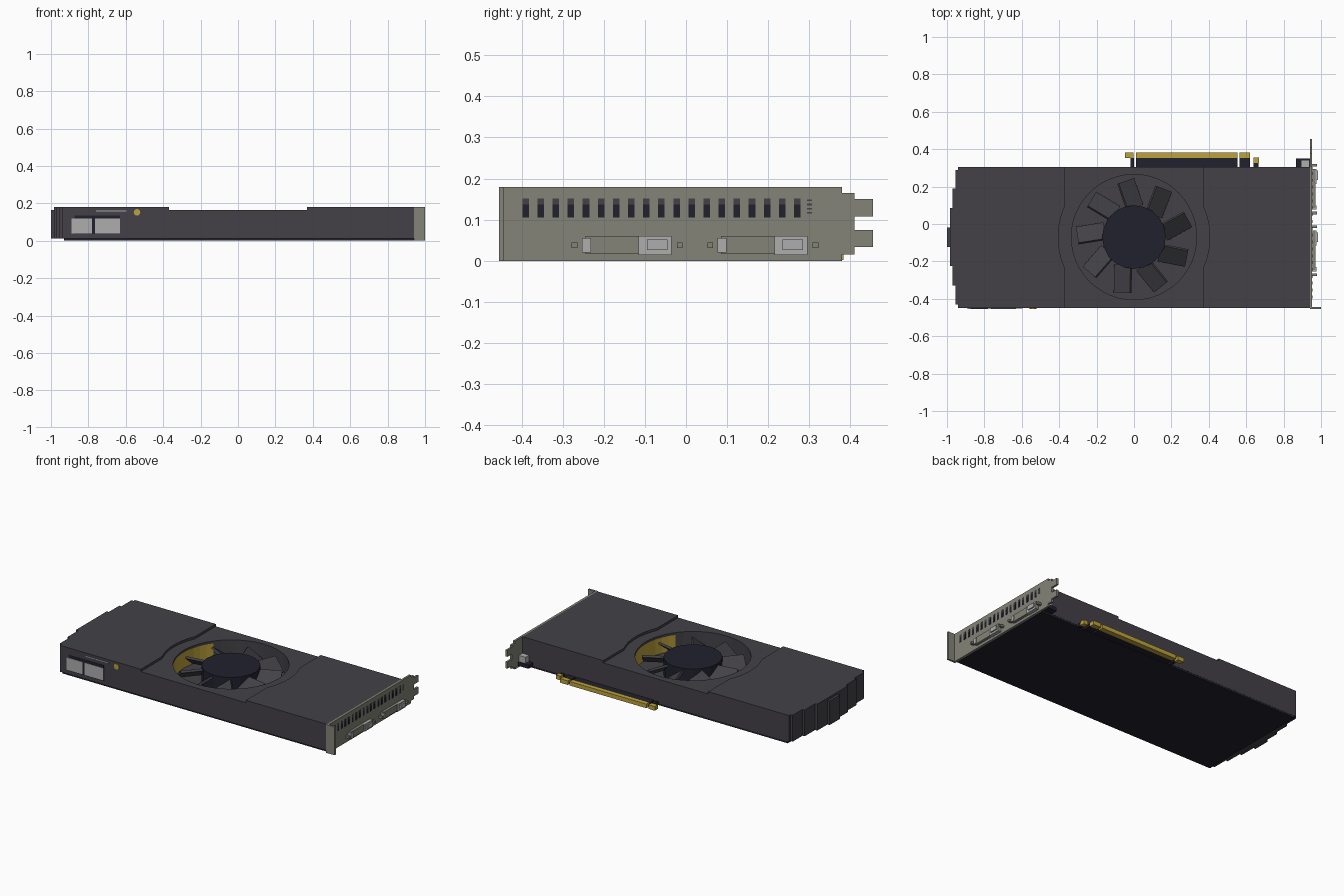
import bpy, bmesh
from math import cos, sin, acos, pi, radians
from mathutils import Matrix, Vector

old = bpy.data.objects.get("Cube")
if old:
    bpy.data.objects.remove(old, do_unlink=True)


def material(name, r, g, b):
    m = bpy.data.materials.new(name)
    m.use_nodes = True
    m.diffuse_color = (r, g, b, 1)
    m.node_tree.nodes["Principled BSDF"].inputs["Base Color"].default_value = (r, g, b, 1)
    return m


GRAY = material("charcoal", 0.056, 0.053, 0.062)
NAVY = material("dark navy", 0.015, 0.015, 0.027)
GOLD = material("gold", 0.50, 0.36, 0.045)
STEEL = material("bracket steel", 0.23, 0.23, 0.19)
LIGHT = material("light gray", 0.42, 0.42, 0.43)

FAN_Y, HOLE_R = -0.07, 0.335


def finish(name, bm, mat):
    bmesh.ops.recalc_face_normals(bm, faces=bm.faces)
    me = bpy.data.meshes.new(name)
    bm.to_mesh(me)
    bm.free()
    me.materials.append(mat)
    ob = bpy.data.objects.new(name, me)
    bpy.context.scene.collection.objects.link(ob)
    return ob


def add_box(bm, x, y, z):
    lo, hi = Vector((x[0], y[0], z[0])), Vector((x[1], y[1], z[1]))
    mat = Matrix.Translation((lo + hi) / 2) @ Matrix.Diagonal((*(hi - lo), 1))
    bmesh.ops.create_cube(bm, size=1, matrix=mat)


def box(name, mat, *ranges):
    """One object made of one or more boxes given as (x, y, z) ranges."""
    bm = bmesh.new()
    for r in ranges:
        add_box(bm, *r)
    return finish(name, bm, mat)


def prism(name, mat, outline, z0, z1):
    bm = bmesh.new()
    face = bm.faces.new([bm.verts.new((x, y, z0)) for x, y in outline])
    ext = bmesh.ops.extrude_face_region(bm, geom=[face])
    top = [v for v in ext["geom"] if isinstance(v, bmesh.types.BMVert)]
    bmesh.ops.translate(bm, verts=top, vec=(0, 0, z1 - z0))
    return finish(name, bm, mat)


def circle(r, n):
    return [(r * cos(2 * pi * i / n), FAN_Y + r * sin(2 * pi * i / n)) for i in range(n)]


def cut_hole(ob, z0, z1):
    cutter = prism("hole_cutter", GRAY, circle(HOLE_R, 48), z0, z1)
    cutter.hide_render = True
    mod = ob.modifiers.new("hole", "BOOLEAN")
    mod.object, mod.operation, mod.solver = cutter, "DIFFERENCE", "EXACT"
    bpy.context.view_layer.objects.active = ob
    bpy.ops.object.modifier_apply(modifier=mod.name)
    bpy.data.objects.remove(cutter, do_unlink=True)


# Circuit board and shroud with the fan well
X, Y = (-0.94, 0.94), (-0.45, 0.305)
box("circuit_board", NAVY, ((-0.93, 0.94), (-0.44, 0.304), (0, 0.012)))
shroud = box("shroud_body", GRAY, (X, Y, (0.012, 0.15)))
cut_hole(shroud, 0.05, 0.2)
cover = box("shroud_cover", GRAY, (X, Y, (0.15, 0.165)))
cut_hole(cover, 0.1, 0.2)

# Gold cooling fins show on the left and right walls of the well
shroud.data.materials.append(GOLD)
for p in shroud.data.polygons:
    c = p.center
    inside = Vector((c.x, c.y - FAN_Y)).length < HOLE_R + 0.005
    if inside and abs(p.normal.z) < 0.1 and abs(p.normal.x) > 0.77:
        p.material_index = 1

# Raised ends of the shroud, curved around the fan
half = acos(0.37 / 0.405)
arc = [half * (1 - i / 6) for i in range(13)]
for side, name in ((1, "left"), (-1, "right")):
    pts = [(0.94, Y[0]), (0.94, Y[1]), (0.37, Y[1])]
    pts += [(0.405 * cos(a), FAN_Y + 0.405 * sin(a)) for a in arc]
    pts.append((0.37, Y[0]))
    prism(name + "_raised_cover", GRAY, [(side * x, y) for x, y in pts], 0.165, 0.18)

# Stepped nose at the closed end
steps = [(0.955, 0.36, 0.18), (0.97, 0.26, 0.18), (0.985, 0.155, 0.18), (1.0, 0.052, 0.165)]
box("stepped_nose", GRAY, *[((-x, 0.015 - x), (FAN_Y - w, FAN_Y + w), (0.012, top))
                            for x, w, top in steps])

# Fan hub and pitched blades
prism("fan_hub", NAVY, circle(0.17, 20), 0.05, 0.16)
bm = bmesh.new()
for i in range(9):
    mat = (Matrix.Translation((0, FAN_Y, 0.11))
           @ Matrix.Rotation(radians(95) + i * 2 * pi / 9, 4, "Z")
           @ Matrix.Translation((0.23, 0, 0))
           @ Matrix.Rotation(radians(14), 4, "Z")
           @ Matrix.Rotation(radians(38), 4, "X")
           @ Matrix.Diagonal((0.15, 0.11, 0.014, 1)))
    bmesh.ops.create_cube(bm, size=1, matrix=mat)
finish("fan_blades", bm, GRAY)

# Power sockets, trim line and round badge on the front
F = (-0.454, -0.448)
box("power_socket_rim", NAVY, ((-0.875, -0.63), (-0.452, -0.448), (0.035, 0.135)))
box("power_sockets", LIGHT, ((-0.89, -0.78), F, (0.04, 0.118)),
    ((-0.765, -0.63), F, (0.04, 0.118)))
box("front_trim_line", LIGHT, ((-0.76, -0.595), (-0.452, -0.448), (0.157, 0.162)))
bm = bmesh.new()
bmesh.ops.create_cone(bm, cap_ends=True, segments=12, radius1=0.018, radius2=0.018, depth=0.006,
                      matrix=Matrix.Translation((-0.54, -0.451, 0.152)) @ Matrix.Rotation(pi / 2, 4, "X"))
finish("round_badge", bm, GOLD)

# Steel mounting bracket with flange and forked tabs
P = (0.94, 0.953)
box("bracket", STEEL, (P, (-0.455, 0.38), (0, 0.18)), (P, (0.38, 0.41), (0.015, 0.165)),
    (P, (0.41, 0.455), (0.108, 0.15)), (P, (0.41, 0.455), (0.033, 0.075)),
    ((0.953, 1.0), (-0.455, -0.443), (0, 0.18)))

# Vent slots: dark opening with a gray upper part
slots = [-0.39 + i * 0.0367 for i in range(19)]
S = (0.95, 0.955)
box("vent_slots", NAVY, *[(S, (y - 0.008, y + 0.008), (0.105, 0.137)) for y in slots])
box("vent_slot_tops", GRAY, *[(S, (y - 0.008, y + 0.008), (0.137, 0.152)) for y in slots])
box("vent_grille", GRAY, *[(S, (0.294, 0.306), (z, z + 0.004)) for z in (0.115, 0.125, 0.135, 0.145)])

# Two display ports, each with shell, contacts and screws
for y0, name in ((-0.245, "front"), (0.085, "rear")):
    box(name + "_port_shell", STEEL, ((0.95, 0.97), (y0, y0 + 0.21), (0.017, 0.06)))
    box(name + "_port_inserts", LIGHT,
        ((0.95, 0.975), (y0 - 0.008, y0 + 0.014), (0.02, 0.055)),
        ((0.95, 0.975), (y0 + 0.13, y0 + 0.21), (0.014, 0.06)),
        ((0.95, 0.983), (y0 + 0.15, y0 + 0.2), (0.026, 0.052)))
    box(name + "_port_screws", STEEL, *[((0.95, 0.978), (y - 0.007, y + 0.007), (0.031, 0.045))
                                        for y in (y0 - 0.026, y0 + 0.23)])

# Edge connector: dark board tongue and gold contacts
T, C = (0.3, 0.352), (0.352, 0.383)
box("edge_tongue", NAVY, *[(x, T, (0.004, 0.024)) for x in
                           ((0.012, 0.553), (0.565, 0.62), (-0.018, 0), (0.64, 0.665))])
box("edge_contacts", GOLD, *[(x, C, (0.002, 0.028)) for x in
                             ((0.012, 0.553), (0.565, 0.62), (-0.048, -0.003))],
    ((0.638, 0.668), (0.325, 0.355), (0.002, 0.028)))

# Small side connector by the bracket
box("side_connector_base", NAVY, ((0.865, 0.94), (0.3, 0.35), (0.012, 0.035)))
box("side_connector", LIGHT, ((0.893, 0.938), (0.3, 0.342), (0.035, 0.075)))
